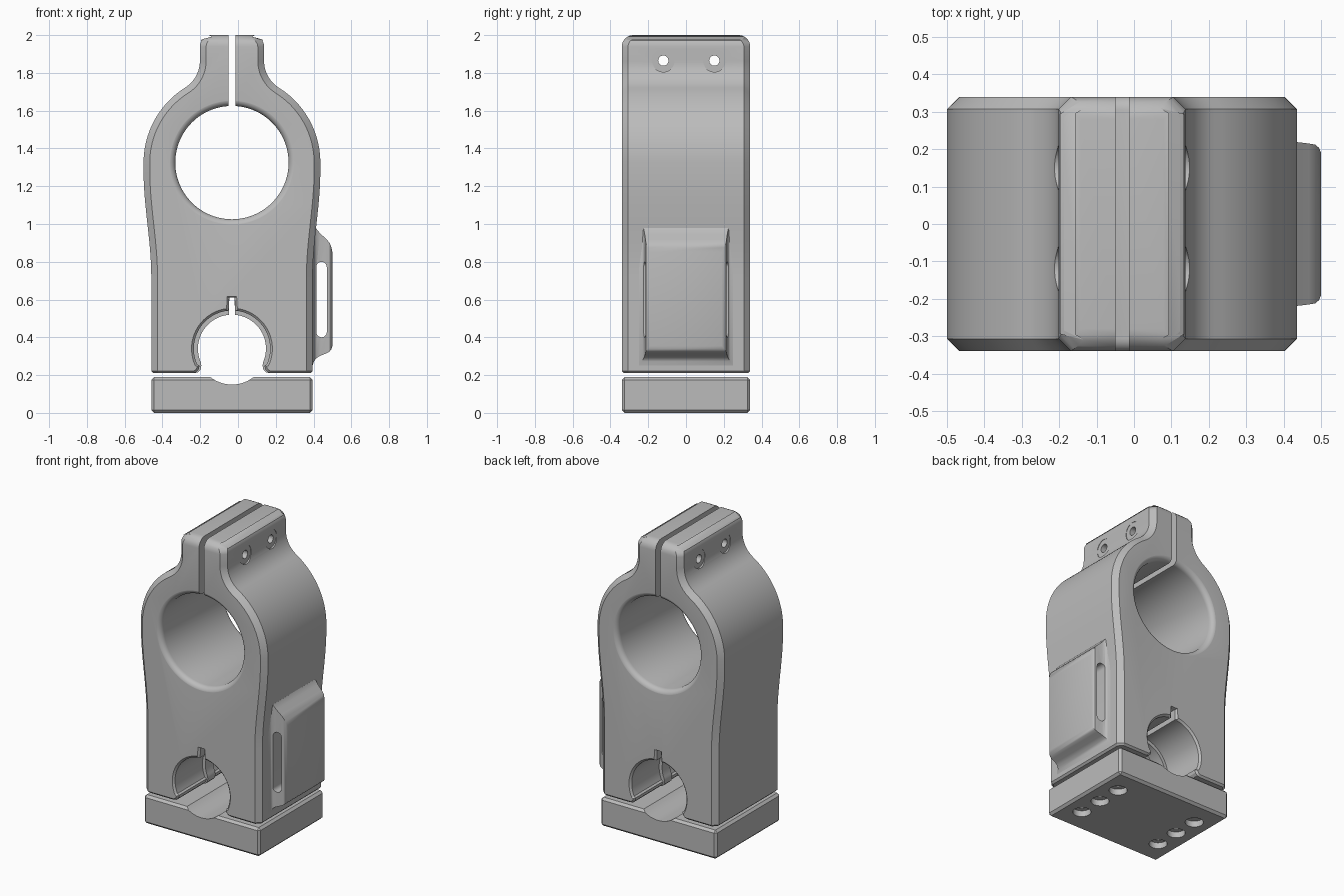
import bpy, bmesh, math
from math import sin, cos, radians, pi

if "Cube" in bpy.data.objects:
    bpy.data.objects.remove(bpy.data.objects["Cube"])

CX = -0.032      # clamp centre line
HALF = 0.34      # half depth

grey = bpy.data.materials.new("plain grey")
grey.use_nodes = True
grey.diffuse_color = (0.5, 0.5, 0.5, 1)
grey.node_tree.nodes["Principled BSDF"].inputs["Base Color"].default_value = (0.5, 0.5, 0.5, 1)


def loft(name, rings, shape=None):
    """Closed solid through matching rings of points."""
    bm = bmesh.new()
    loops = [[bm.verts.new(p) for p in ring] for ring in rings]
    n = len(loops[0])
    for a, b in zip(loops, loops[1:]):
        for i in range(n):
            j = (i + 1) % n
            bm.faces.new((a[i], a[j], b[j], b[i]))
    bm.faces.new(loops[0][::-1])
    bm.faces.new(loops[-1])
    bmesh.ops.recalc_face_normals(bm, faces=bm.faces)
    if shape:
        shape(bm)
    mesh = bpy.data.meshes.new(name)
    bm.to_mesh(mesh)
    bm.free()
    mesh.materials.append(grey)
    ob = bpy.data.objects.new(name, mesh)
    bpy.context.collection.objects.link(ob)
    return ob


def arc(cx, cz, r, a0, a1, n):
    return [(cx + r * cos(radians(a0 + (a1 - a0) * i / n)),
             cz + r * sin(radians(a0 + (a1 - a0) * i / n))) for i in range(n + 1)]


def mirrored(half):
    return half + [(-x, z) for x, z in reversed(half)]


def at_y(poly, y):
    return [(CX + x, y, z) for x, z in poly]


def rod(axis, centre, steps, n=32):
    """Turned solid: steps are (position along axis, radius)."""
    rings = []
    for t, r in steps:
        ring = []
        for i in range(n):
            u, v = r * cos(2 * pi * i / n), r * sin(2 * pi * i / n)
            d = {"x": (t, u, v), "y": (u, t, v), "z": (u, v, t)}[axis]
            ring.append([c + e for c, e in zip(centre, d)])
        rings.append(ring)
    return loft("cutter", rings)


def grow(poly, d):
    """Offset a counter-clockwise outline outward."""
    out = []
    for i, (x, z) in enumerate(poly):
        (ax, az), (bx, bz) = poly[i - 1], poly[(i + 1) % len(poly)]
        tx, tz = bx - ax, bz - az
        k = d / math.hypot(tx, tz)
        out.append((x + tz * k, z - tx * k))
    return out


def cut(ob, cutter):
    cutter.hide_render = True
    bpy.context.view_layer.objects.active = ob
    mod = ob.modifiers.new("cut", "BOOLEAN")
    mod.operation, mod.solver, mod.object = "DIFFERENCE", "EXACT", cutter
    bpy.ops.object.modifier_apply(modifier=mod.name)
    bpy.data.objects.remove(cutter)


def finish(ob, angle=30):
    bpy.ops.object.select_all(action="DESELECT")
    ob.select_set(True)
    bpy.context.view_layer.objects.active = ob
    bpy.ops.object.shade_smooth_by_angle(angle=radians(angle))


def bevel(bm, edges, width, segments=1):
    bmesh.ops.bevel(bm, geom=edges, offset=width, offset_type="OFFSET",
                    segments=segments, profile=0.5, affect="EDGES")


# Clamp body outline: waist, ring, neck fillet, split tab
half = [(0.427, 0.21)]
for i in range(13):
    t = i / 12
    half.append((0.427 + 0.041 * t * t * (3 - 2 * t), 0.72 + 0.56 * t))
half += arc(0, 1.325, 0.468, 0, 58, 20)
half += arc(0.336, 1.863, 0.166, 238, 180, 14)[1:]
half.append((0.17, 2.0))


def shape_body(bm):
    def top(f):
        return f.calc_center_median().z > 1.99

    def bottom(f):
        return f.calc_center_median().z < 0.212

    def side(f):
        return abs(f.normal.y) < 0.1 and not top(f) and not bottom(f)

    bevel(bm, [e for e in bm.edges if all(v.co.z > 1.99 for v in e.verts)
               and all(abs(v.co.y) > 0.3 for v in e.verts)], 0.06, 6)
    bm.normal_update()
    bevel(bm, [e for e in bm.edges if len(e.link_faces) == 2
               and sum(side(f) for f in e.link_faces) == 1
               and not any(bottom(f) for f in e.link_faces)], 0.033)
    bm.normal_update()
    bevel(bm, [e for e in bm.edges if len(e.link_faces) == 2
               and sum(bottom(f) for f in e.link_faces) == 1], 0.012)


outline = mirrored(half)
body = loft("clamp_body", [at_y(outline, -HALF), at_y(outline, HALF)], shape_body)

# Upper bore with rounded mouths
mouth = [(0.305 + 0.036 * sin(radians(a)), 0.3 + 0.036 * (1 - cos(radians(a))))
         for a in range(0, 91, 15)] + [(0.38, 0.336)]
cut(body, rod("y", (CX, 0, 1.325), [(-y, r) for y, r in reversed(mouth)] + mouth, 96))

# Slit through the tab
slit = [(-0.018, 1.5), (0.018, 1.5), (0.018, 2.1), (-0.018, 2.1)]
cut(body, loft("cutter", [at_y(slit, -0.5), at_y(slit, 0.5)]))


# Lower opening: wide at both ends, leaving a narrow rib in the middle
def opening(r, neck):
    side = [(neck + 0.045, 0.1), (neck + 0.045, 0.209), (neck + 0.018, 0.215),
            (neck + 0.004, 0.23), (neck, 0.25)]
    side += arc(0, 0.34, r, -24, 85, 28)
    return mirrored(side + [(0.014, 0.61)])


wide, narrow = opening(0.202, 0.172), opening(0.18, 0.162)
for s in (-1, 1):
    cut(body, loft("cutter", [at_y(wide, s * 0.04), at_y(wide, s * 0.328),
                              at_y(grow(wide, 0.012), s * HALF),
                              at_y(grow(wide, 0.012), s * 0.4)]))
cut(body, loft("cutter", [at_y(narrow, -0.2), at_y(narrow, 0.2)]))

# Tab bolt holes with spot faces
for y in (-0.12, 0.15):
    cut(body, rod("x", (CX, y, 1.865), [(-0.5, 0.027), (0.5, 0.027)]))
    for s in (-1, 1):
        cut(body, rod("x", (CX, y, 1.865), [(s * 0.168, 0.06), (s * 0.4, 0.06)]))

# Base plate with a shallow saddle groove
slab = [(-0.427, 0.0), (0.427, 0.0), (0.427, 0.19), (-0.427, 0.19)]
base = loft("base_plate", [at_y(slab, -HALF), at_y(slab, HALF)],
            lambda bm: bevel(bm, bm.edges[:], 0.015))
cut(base, rod("y", (CX, 0, 0.335), [(-0.5, 0.185), (0.5, 0.185)], 96))

# Base bolt holes, counterbored from below and continuing into the body
for x in (-0.3, 0.3):
    for y in (-0.17, 0, 0.17):
        cut(base, rod("z", (CX + x, y, 0), [(-0.1, 0.055), (0.04, 0.055)]))
        cut(base, rod("z", (CX + x, y, 0), [(-0.1, 0.025), (0.3, 0.025)]))
        cut(body, rod("z", (CX + x, y, 0), [(0.1, 0.025), (0.36, 0.025)]))

# Side pad that flares into the body: x, half width, bottom, top
sections = [(0.35, 0.25, 0.25, 1.03), (0.395, 0.25, 0.25, 1.03), (0.402, 0.234, 0.272, 1.005),
            (0.415, 0.224, 0.29, 0.975), (0.435, 0.219, 0.302, 0.95), (0.468, 0.215, 0.315, 0.92),
            (0.485, 0.212, 0.325, 0.9), (0.495, 0.203, 0.338, 0.875), (0.5, 0.19, 0.355, 0.85)]
pad = loft("side_pad", [[(x, -w, lo), (x, w, lo), (x, w, hi), (x, -w, hi)]
                        for x, w, lo, hi in sections])

# Strap slot through the pad
r = 0.0275
stadium = arc(0.4425 - CX, 0.8 - r, r, 0, 180, 10) + arc(0.4425 - CX, 0.4 + r, r, 180, 360, 10)
cut(pad, loft("cutter", [at_y(stadium, -0.4), at_y(stadium, 0.4)]))

for ob in (body, base, pad):
    finish(ob)
